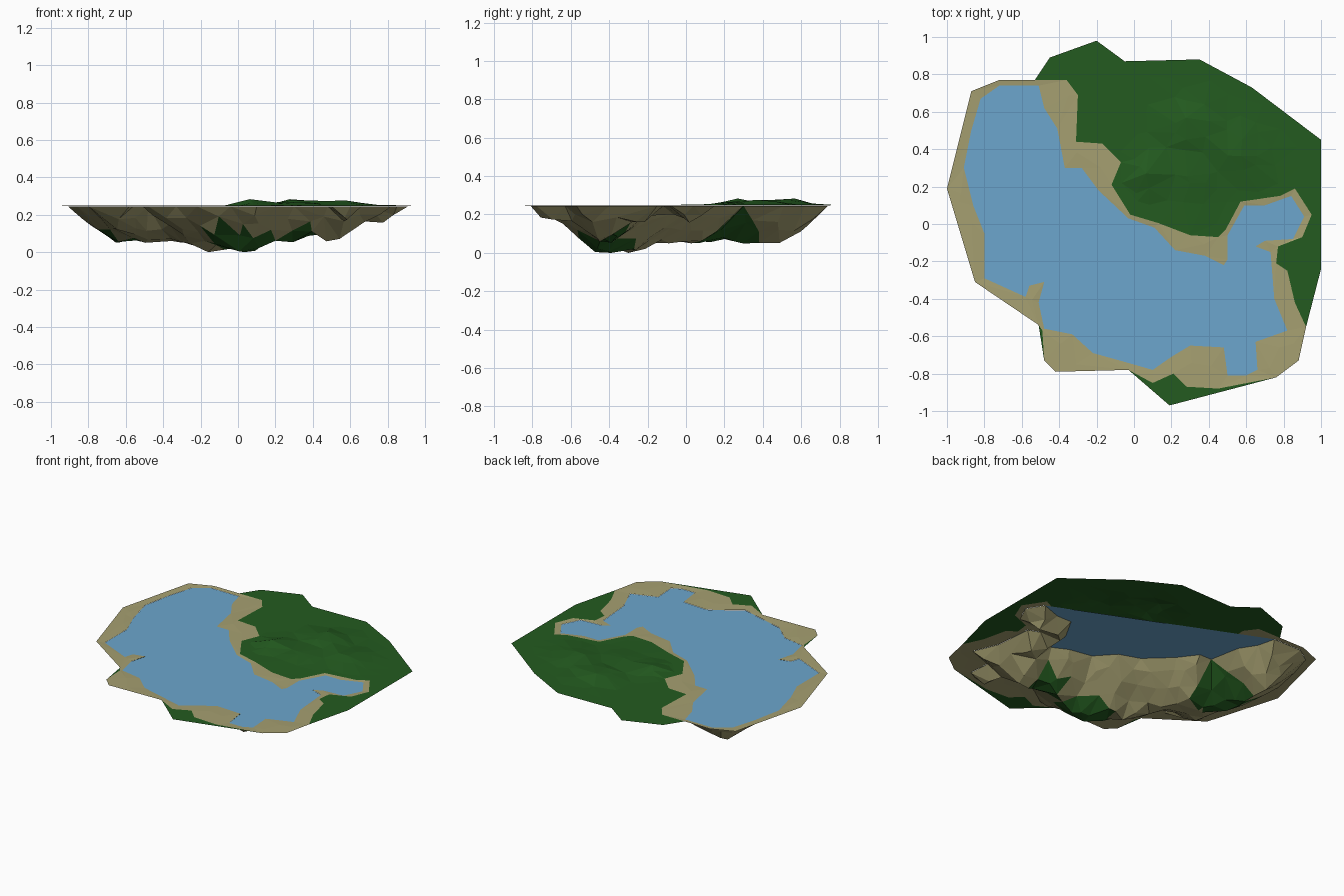
import bpy, math, random
from mathutils import Vector, noise
from mathutils.geometry import delaunay_2d_cdt, intersect_point_line

if "Cube" in bpy.data.objects:
    bpy.data.objects.remove(bpy.data.objects["Cube"])

random.seed(4)

# Rim of the island, seen from above
rim = [(-1, .19), (-.87, .71), (-.72, .77), (-.53, .77), (-.45, .89), (-.2, .98),
       (-.05, .87), (.35, .88), (.63, .73), (1, .45), (1, -.24), (.92, -.55),
       (.88, -.73), (.76, -.82), (.19, -.97), (-.03, -.78), (-.42, -.79),
       (-.48, -.73), (-.51, -.54), (-.85, -.31)]
# Lake shore: land side (north), then the remaining shore
north_shore = [(-.48, .62), (-.41, .51), (-.37, .3), (-.28, .3), (-.19, .18), (-.03, .03),
               (.11, -.02), (.22, -.14), (.38, -.17), (.48, -.22), (.5, -.19), (.5, -.06),
               (.59, .1), (.7, .1)]
south_shore = [(.84, .15), (.91, .04), (.85, -.08), (.7, -.09), (.65, -.12), (.73, -.15),
               (.75, -.4), (.82, -.57), (.65, -.63), (.66, -.78), (.6, -.81), (.5, -.81),
               (.48, -.66), (.3, -.65), (.2, -.71), (.1, -.78), (-.04, -.74),
               (-.22, -.69), (-.33, -.59), (-.48, -.56), (-.51, -.42), (-.48, -.31),
               (-.56, -.33), (-.58, -.39), (-.8, -.29), (-.8, -.05), (-.86, .1),
               (-.91, .3), (-.87, .5), (-.82, .67), (-.72, .74), (-.51, .74)]
lake = north_shore + south_shore
# Outer limit of the sandy beach
beach = [(-.36, .77), (-.3, .69), (-.31, .44), (-.17, .43), (-.07, .33), (-.12, .21),
         (-.02, .05), (.13, .005), (.3, -.06), (.45, -.07), (.49, -.03), (.57, .12),
         (.78, .15), (.86, .19), (.95, .05), (.9, -.07), (.77, -.12), (.76, -.21),
         (.82, -.25), (.86, -.42), (.92, -.55), (.88, -.73), (.76, -.82), (.45, -.88),
         (.28, -.87), (.21, -.8), (.1, -.85), (-.03, -.78), (-.42, -.79), (-.48, -.73),
         (-.49, -.57), (-.51, -.54), (-.85, -.31), (-1, .19), (-.87, .71), (-.72, .77), (-.53, .77)]
green_bed = [(-.55, .2, .17), (0, -.45, .17), (.36, -.4, .13)]
hills = [(.12, .28, .05, .09), (.32, .52, .05, .1), (.55, .38, .028, .13), (.32, .3, .02, .15)]


def inside(p, poly):
    hit = False
    for (ax, ay), (bx, by) in zip(poly, poly[1:] + poly[:1]):
        if (ay > p[1]) != (by > p[1]) and p[0] < (bx - ax) * (p[1] - ay) / (by - ay) + ax:
            hit = not hit
    return hit


def distance(p, poly):
    best = 9
    for a, b in zip(poly, poly[1:] + poly[:1]):
        a, b = Vector(a), Vector(b)
        t = max(0, min(1, (p - a).dot(b - a) / (b - a).length_squared))
        best = min(best, (p - a.lerp(b, t)).length)
    return best


def material(name, color):
    m = bpy.data.materials.new(name)
    m.diffuse_color = (*color, 1)
    m.use_nodes = True
    m.node_tree.nodes["Principled BSDF"].inputs["Base Color"].default_value = m.diffuse_color
    return m


grass = material("grass", (.017, .105, .014))
sand = material("sand", (.38, .35, .165))
blue = material("water", (.15, .38, .61))


def make_object(name, verts, faces, mats, slots=None):
    used = sorted({i for f in faces for i in f})
    remap = {v: i for i, v in enumerate(used)}
    mesh = bpy.data.meshes.new(name)
    mesh.from_pydata([verts[i] for i in used], [], [[remap[i] for i in f] for f in faces])
    for m in mats:
        mesh.materials.append(m)
    if slots:
        mesh.polygons.foreach_set("material_index", slots)
    mesh.update()
    ob = bpy.data.objects.new(name, mesh)
    bpy.context.collection.objects.link(ob)


# Heights of the land and of the lake bed
def land_height(p):
    d = distance(p, lake)
    fade = min(1, d / .15) * min(1, distance(p, rim) / .2)
    h = max(a * math.exp(-((p.x - x) ** 2 + (p.y - y) ** 2) / (r * r)) for x, y, a, r in hills)
    return .247 + min(.003, d * .1) + fade * h


def bed_height(p):
    d = distance(p, lake) if inside(p, lake) else 0
    cap = .195 + .05 * max(0, min(1, 1.9 - (p - Vector((-.06, -.33))).length / .16))
    rough = 1 + .3 * noise.noise((p.x * 6, p.y * 6, 1.7))
    return max(0, .245 - min(cap, .78 * d * rough + min(.012, d)))


# Constrained low-poly triangulation with scattered inner points
points, edges = [], []
for poly in (rim, lake, beach):
    n = len(points)
    points += [Vector(p) for p in poly]
    edges += [(n + i, n + (i + 1) % len(poly)) for i in range(len(poly))]
step = .095
for i in range(-10, 11):
    for j in range(-10, 11):
        p = Vector(((i + random.uniform(-.35, .35)) * step,
                    (j + random.uniform(-.35, .35)) * step))
        if inside(p, rim) and min(distance(p, q) for q in (rim, lake, beach)) > .035:
            points.append(p)
flat, _, tris, *_ = delaunay_2d_cdt(points, edges, [], 0, 1e-4)

grass_faces, beach_faces, bed_faces, bed_slots = [], [], [], []
for f in tris:
    c = sum((flat[i] for i in f), Vector((0, 0))) / len(f)
    if not inside(c, rim):
        continue
    if inside(c, lake):
        bed_faces.append(f)
        bed_slots.append(int(any((c - Vector((x, y))).length < r for x, y, r in green_bed)))
    else:
        (beach_faces if inside(c, beach) else grass_faces).append(f)

land = [(p.x, p.y, land_height(p)) for p in flat]
bed = [(p.x, p.y, bed_height(p)) for p in flat]
make_object("grass_land", land, grass_faces, [grass])
make_object("sandy_beach", land, beach_faces, [sand])
make_object("lake_bed", bed, bed_faces, [sand, grass], bed_slots)

# Water sheet, running straight beneath the northern land
make_object("water_surface", [(x, y, .246) for x, y in south_shore],
            [list(range(len(south_shore)))[::-1]], [blue])
